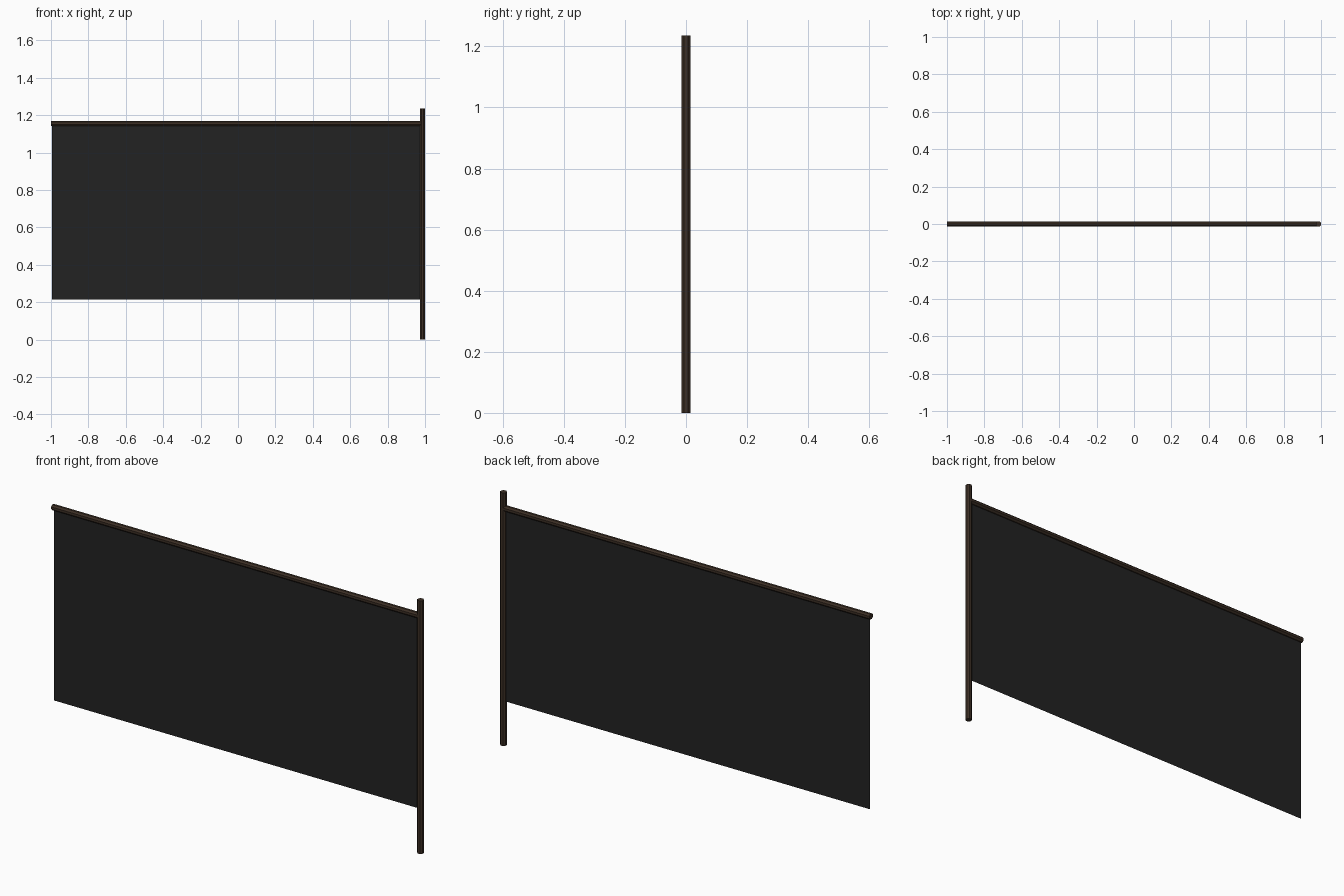
import bpy, math

if "Cube" in bpy.data.objects:
    bpy.data.objects.remove(bpy.data.objects["Cube"])

def material(name, rgb):
    m = bpy.data.materials.new(name)
    m.diffuse_color = (*rgb, 1)
    m.use_nodes = True
    m.node_tree.nodes["Principled BSDF"].inputs["Base Color"].default_value = m.diffuse_color
    return m

wood = material("dark brown", (0.045, 0.028, 0.018))
cloth = material("charcoal", (0.016, 0.016, 0.016))

def pole(name, radius, length, loc, rot):
    bpy.ops.mesh.primitive_cylinder_add(vertices=8, radius=radius, depth=length, location=loc, rotation=rot)
    o = bpy.context.object
    o.name = name
    # turn so that flats face the axes
    for v in o.data.vertices:
        x, y = v.co.x, v.co.y
        c, s = math.cos(math.pi / 8), math.sin(math.pi / 8)
        v.co.x, v.co.y = x * c - y * s, x * s + y * c
    o.data.materials.append(wood)
    return o

# upright post and the horizontal rail it carries
pole("post", 0.0152, 1.236, (0.986, 0, 0.618), (0, 0, 0))
pole("top_rail", 0.0145, 1.98, (-0.01, 0, 1.157), (0, math.pi / 2, 0))

# hanging cloth sheet
bpy.ops.mesh.primitive_plane_add(size=1, location=(-0.005, 0, 0.685), rotation=(math.pi / 2, 0, 0))
sheet = bpy.context.object
sheet.name = "cloth_sheet"
sheet.scale = (1.98, 0.942, 1)
sheet.data.materials.append(cloth)
